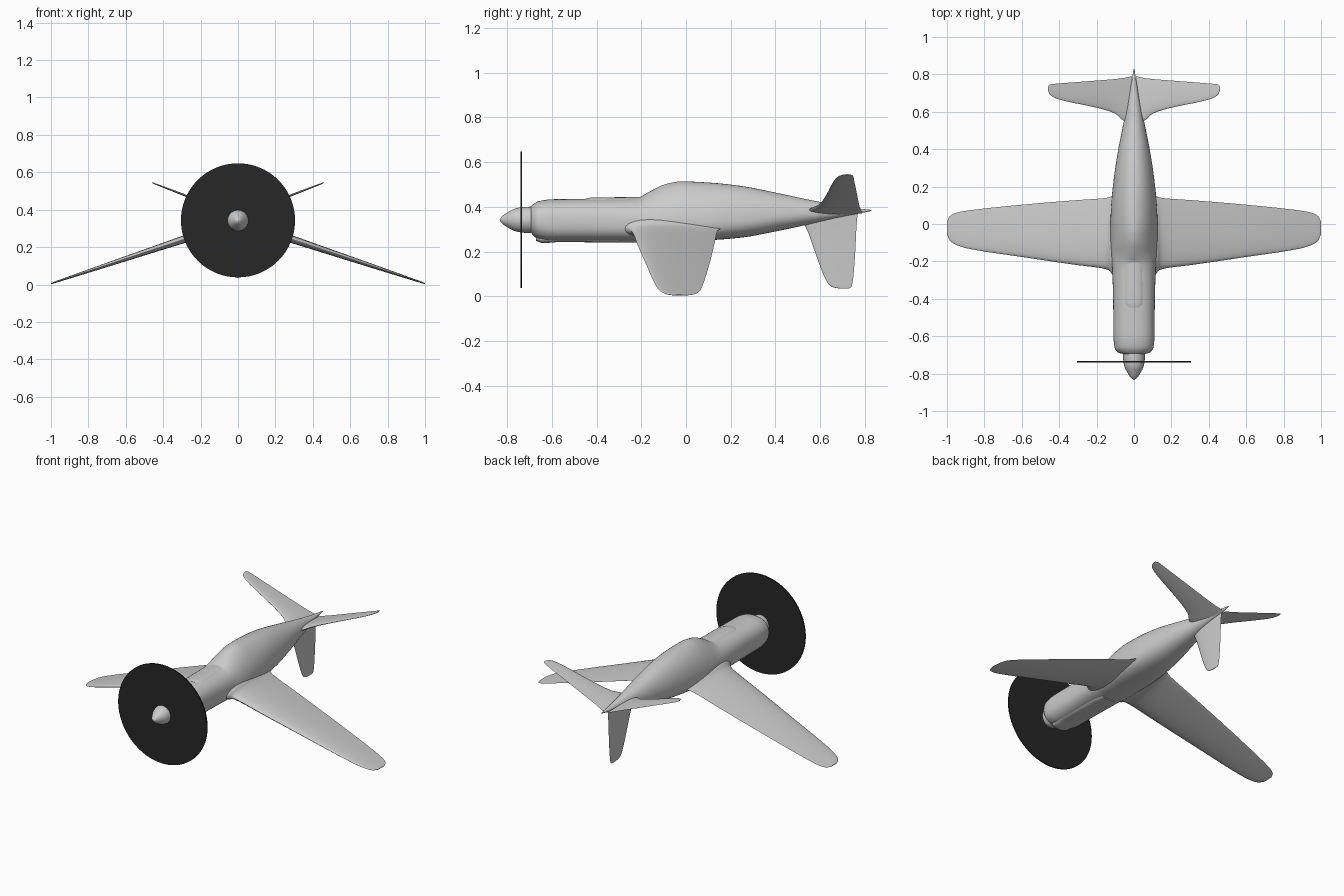
import bpy, bmesh, math
from mathutils import Vector

if "Cube" in bpy.data.objects:
    bpy.data.objects.remove(bpy.data.objects["Cube"])


def loft(name, rings, angle=40):
    """Skin a list of closed point rings and cap both ends."""
    bm = bmesh.new()
    vs = [[bm.verts.new(p) for p in r] for r in rings]
    n = len(rings[0])
    for a, b in zip(vs, vs[1:]):
        for i in range(n):
            j = (i + 1) % n
            bm.faces.new((a[i], a[j], b[j], b[i]))
    bm.faces.new(vs[0][::-1])
    bm.faces.new(vs[-1])
    bmesh.ops.recalc_face_normals(bm, faces=bm.faces[:])
    me = bpy.data.meshes.new(name)
    bm.to_mesh(me)
    bm.free()
    ob = bpy.data.objects.new(name, me)
    bpy.context.collection.objects.link(ob)
    bpy.ops.object.select_all(action='DESELECT')
    ob.select_set(True)
    bpy.context.view_layer.objects.active = ob
    bpy.ops.object.shade_smooth_by_angle(angle=math.radians(angle))
    return ob


def smooth(rows, sub):
    """Fill in rows with monotone cubic steps (no overshoot)."""
    def slope(i, k):
        if i == 0 or i == len(rows) - 1:
            a, b = (rows[0], rows[1]) if i == 0 else (rows[-2], rows[-1])
            return (b[k] - a[k]) / (b[0] - a[0])
        p, q, r = rows[i - 1:i + 2]
        d0, d1 = (q[k] - p[k]) / (q[0] - p[0]), (r[k] - q[k]) / (r[0] - q[0])
        return 0 if d0 * d1 <= 0 else 2 * d0 * d1 / (d0 + d1)
    out = []
    for i in range(len(rows) - 1):
        a, b = rows[i], rows[i + 1]
        h = b[0] - a[0]
        for s in range(sub):
            t = s / sub
            row = [a[0] + h * t]
            for k in range(1, len(a)):
                row.append((2*t**3 - 3*t**2 + 1) * a[k] + (t**3 - 2*t**2 + t) * h * slope(i, k)
                           + (3*t**2 - 2*t**3) * b[k] + (t**3 - t**2) * h * slope(i + 1, k))
            out.append(row)
    return out + [list(rows[-1])]


def section(y, bottom, mid, top, half, e_top=2.2, e_low=2.5, n=48):
    """Superellipse ring across the body; mid is the height of greatest width."""
    pts = []
    for i in range(n):
        a = 2 * math.pi * i / n
        c, s = math.cos(a), math.sin(a)
        e = 2 / (e_top if s > 0 else e_low)
        h = top - mid if s > 0 else mid - bottom
        pts.append((half * math.copysign(abs(c) ** e, c), y,
                    mid + h * math.copysign(abs(s) ** e, s)))
    return pts


def body(name, rows, sub=4):
    return loft(name, [section(*r) for r in smooth(rows, sub)])


def blade(name, origin, direction, stations, mirror=False, n=14):
    """Aerofoil surface; stations are (span, leading y, trailing y, thickness)."""
    d = Vector(direction)
    normal = d.cross(Vector((0, 1, 0))).normalized()
    rings = []
    for s, le, te, th in smooth(stations, 3):
        ring = []
        for i in range(2 * n):
            u = 0.5 + 0.5 * math.cos(math.pi * i / n)
            half = th * (1.4845*u**.5 - .63*u - 1.758*u*u + 1.4215*u**3 - .5*u**4)
            p = Vector(origin) + d * s + normal * (half if i < n else -half)
            p.y = le + (te - le) * u
            ring.append(p)
        rings.append(ring)
    ob = loft(name, rings)
    if mirror:
        m = ob.modifiers.new("mirror", 'MIRROR')
        m.use_mirror_merge = False
    return ob


# fuselage with raised canopy: y, bottom, mid, top, half width, exponents
body("fuselage", [
    (-.695, .288, .342, .398, .055, 2.0, 2.0),
    (-.688, .278, .342, .408, .085, 2.1, 2.2),
    (-.66, .255, .340, .425, .104, 2.3, 2.5),
    (-.60, .246, .338, .434, .110, 2.4, 2.7),
    (-.45, .246, .335, .436, .111, 2.4, 2.7),
    (-.22, .246, .330, .441, .117, 2.2, 2.7),
    (-.16, .246, .330, .470, .121, 1.8, 2.7),
    (-.09, .247, .330, .502, .125, 1.7, 2.6),
    (-.02, .248, .330, .514, .126, 1.75, 2.6),
    (.10, .251, .332, .509, .122, 1.9, 2.5),
    (.25, .263, .340, .493, .107, 2.0, 2.3),
    (.40, .290, .355, .464, .084, 2.0, 2.1),
    (.55, .322, .368, .432, .054, 2.0, 2.0),
    (.70, .356, .379, .403, .024, 2.0, 2.0),
    (.78, .372, .382, .392, .010, 2.0, 2.0),
    (.83, .382, .384, .386, .002, 2.0, 2.0)])

# spinner
body("spinner", [
    (-.833, .341, .342, .343, .001, 2, 2),
    (-.825, .328, .342, .356, .014, 2, 2),
    (-.80, .310, .342, .374, .032, 2, 2),
    (-.76, .290, .342, .394, .052, 2, 2),
    (-.72, .284, .342, .400, .058, 2, 2),
    (-.685, .283, .342, .401, .059, 2, 2)])

# chin intake and upper scoop
body("chin_intake", [
    (-.67, .248, .265, .285, .040, 2.4, 3),
    (-.64, .238, .265, .285, .055, 2.4, 3),
    (-.56, .243, .265, .285, .060, 2.4, 3),
    (-.30, .240, .265, .285, .060, 2.4, 3),
    (-.22, .240, .265, .285, .050, 2.4, 3)])
body("upper_scoop", [
    (-.45, .400, .410, .437, .045, 2.4, 2),
    (-.42, .400, .410, .442, .055, 2.4, 2),
    (-.20, .400, .410, .444, .055, 2.4, 2)])

# drooping wings with thickened root fillet
blade("wings", (0, 0, .338), (1, 0, -.333), [
    (.05, -.29, .17, .100),
    (.11, -.275, .155, .085),
    (.135, -.247, .142, .060),
    (.18, -.235, .136, .048),
    (.30, -.220, .128, .040),
    (.60, -.176, .103, .027),
    (.88, -.133, .073, .014),
    (.95, -.112, .060, .010),
    (.985, -.088, .042, .008),
    (1.0, -.055, .012, .005)], mirror=True)

# raised tailplanes
tailplanes = blade("tailplanes", (0, 0, .368), (1, 0, .384), [
    (.01, .53, .79, .026),
    (.06, .555, .78, .022),
    (.10, .590, .775, .018),
    (.20, .622, .767, .014),
    (.38, .660, .753, .009),
    (.43, .677, .749, .007),
    (.452, .695, .745, .006),
    (.46, .715, .735, .004)], mirror=True)

# single fin below the tail
blade("lower_fin", (0, 0, .384), (0, 0, -1), [
    (0, .51, .77, .026),
    (.06, .528, .763, .022),
    (.10, .547, .761, .019),
    (.20, .582, .756, .014),
    (.28, .612, .750, .010),
    (.32, .631, .745, .008),
    (.342, .652, .739, .006),
    (.349, .685, .730, .004)])

# spinning propeller disc
bpy.ops.mesh.primitive_cylinder_add(vertices=64, radius=.305, depth=.008,
                                    location=(0, -.737, .343), rotation=(math.pi / 2, 0, 0))
disc = bpy.context.object
disc.name = "propeller_disc"
bpy.ops.object.shade_smooth_by_angle(angle=math.radians(30))
black = bpy.data.materials.new("black")
black.diffuse_color = (.02, .02, .02, 1)
black.use_nodes = True
black.node_tree.nodes["Principled BSDF"].inputs["Base Color"].default_value = black.diffuse_color
disc.data.materials.append(black)
